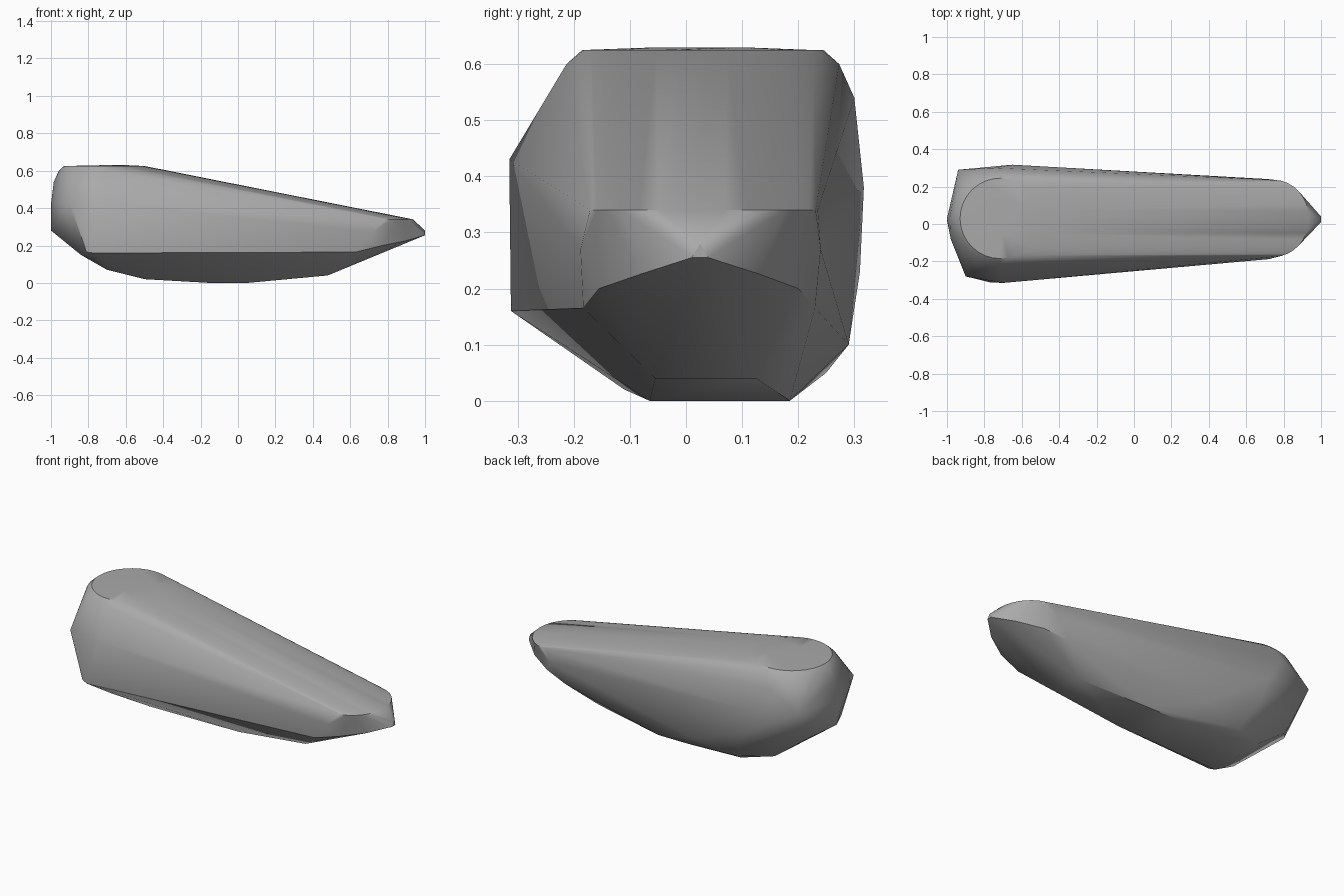
import bpy
import bmesh
from math import cos, sin, pi, radians

# Remove the default object only
default_cube = bpy.data.objects.get("Cube")
if default_cube:
    bpy.data.objects.remove(default_cube, do_unlink=True)


def make_material(name, colour):
    material = bpy.data.materials.new(name)
    material.use_nodes = True
    material.diffuse_color = colour
    shader = material.node_tree.nodes["Principled BSDF"]
    shader.inputs["Base Color"].default_value = colour
    return material


def arc(centre_x, radius_x, radius_y, height, start, end, steps):
    """Horizontal elliptical arc around the long axis of the shell."""
    points = []
    for step in range(steps + 1):
        angle = start + (end - start) * step / steps
        points.append((centre_x + radius_x * cos(angle),
                       axis_y + radius_y * sin(angle), height))
    return points


def rung(x, z, front_y, back_y):
    """Pair of points at one station, front and back."""
    return [(x, front_y, z), (x, back_y, z)]


def build_hull(name, points, material, sharp_angle):
    mesh = bpy.data.meshes.new(name)
    bm = bmesh.new()
    for point in points:
        bm.verts.new(point)
    result = bmesh.ops.convex_hull(bm, input=bm.verts[:])
    spare = [v for v in bm.verts if not v.link_faces]
    bmesh.ops.delete(bm, geom=spare, context="VERTS")
    bmesh.ops.dissolve_limit(bm, angle_limit=radians(1),
                             verts=bm.verts[:], edges=bm.edges[:])
    bmesh.ops.recalc_face_normals(bm, faces=bm.faces[:])
    bm.to_mesh(mesh)
    bm.free()
    mesh.materials.append(material)
    shell = bpy.data.objects.new(name, mesh)
    bpy.context.collection.objects.link(shell)
    bpy.context.view_layer.objects.active = shell
    shell.select_set(True)
    bpy.ops.object.shade_smooth_by_angle(angle=sharp_angle)
    return shell


axis_y = 0.03
shell_points = []

# Flat round crown on the tall end, with a softened rim
shell_points += arc(-0.715, 0.215, 0.215, 0.625, 0, 2 * pi, 32)
shell_points += arc(-0.715, 0.243, 0.243, 0.6, pi / 2, 3 * pi / 2, 16)
shell_points += [(-0.7, -0.05, 0.63), (-0.6, 0.1, 0.63)]

# Rounded upper lip on the low end
shell_points += arc(0.75, 0.185, 0.205, 0.34, -pi / 2, pi / 2, 16)
shell_points += rung(0.72, 0.27, -0.188, 0.24)

# Pointed nose and the rising underside behind it
shell_points += [(1, 0.025, 0.28)]
shell_points += rung(1, 0.255, 0.01, 0.04)
shell_points += rung(0.9, 0.226, -0.08, 0.13)
shell_points += rung(0.77, 0.2, -0.155, 0.2)
shell_points += rung(0.63, 0.165, -0.183, 0.23)

# Keel, from nose to tail
shell_points += rung(0.48, 0.04, -0.055, 0.125)
shell_points += rung(0.05, 0, -0.065, 0.185)
shell_points += rung(-0.15, 0, -0.065, 0.185)
shell_points += rung(-0.5, 0.02, -0.11, 0.2)
shell_points += rung(-0.7, 0.07, -0.18, 0.17)
shell_points += [(-0.84, -0.2, 0.15)]

# Front flank corners
shell_points += [(-0.7, -0.315, 0.43), (-0.9, -0.28, 0.43),
                 (-0.77, -0.312, 0.16), (-0.81, -0.295, 0.165)]

# Back flank corners
shell_points += [(-0.94, 0.29, 0.43), (-0.75, 0.3, 0.54),
                 (-0.65, 0.317, 0.38), (-0.6, 0.31, 0.23),
                 (-0.25, 0.29, 0.1), (-0.5, 0.25, 0.05),
                 (-0.9, 0.15, 0.22)]

# Blunt tail
shell_points += [(-1, 0.03, 0.42), (-1, 0.02, 0.28),
                 (-0.985, 0.03, 0.54), (-0.98, -0.08, 0.43)]

grey = make_material("plain grey", (0.4, 0.4, 0.4, 1))
build_hull("rounded_shell", shell_points, grey, radians(35))
